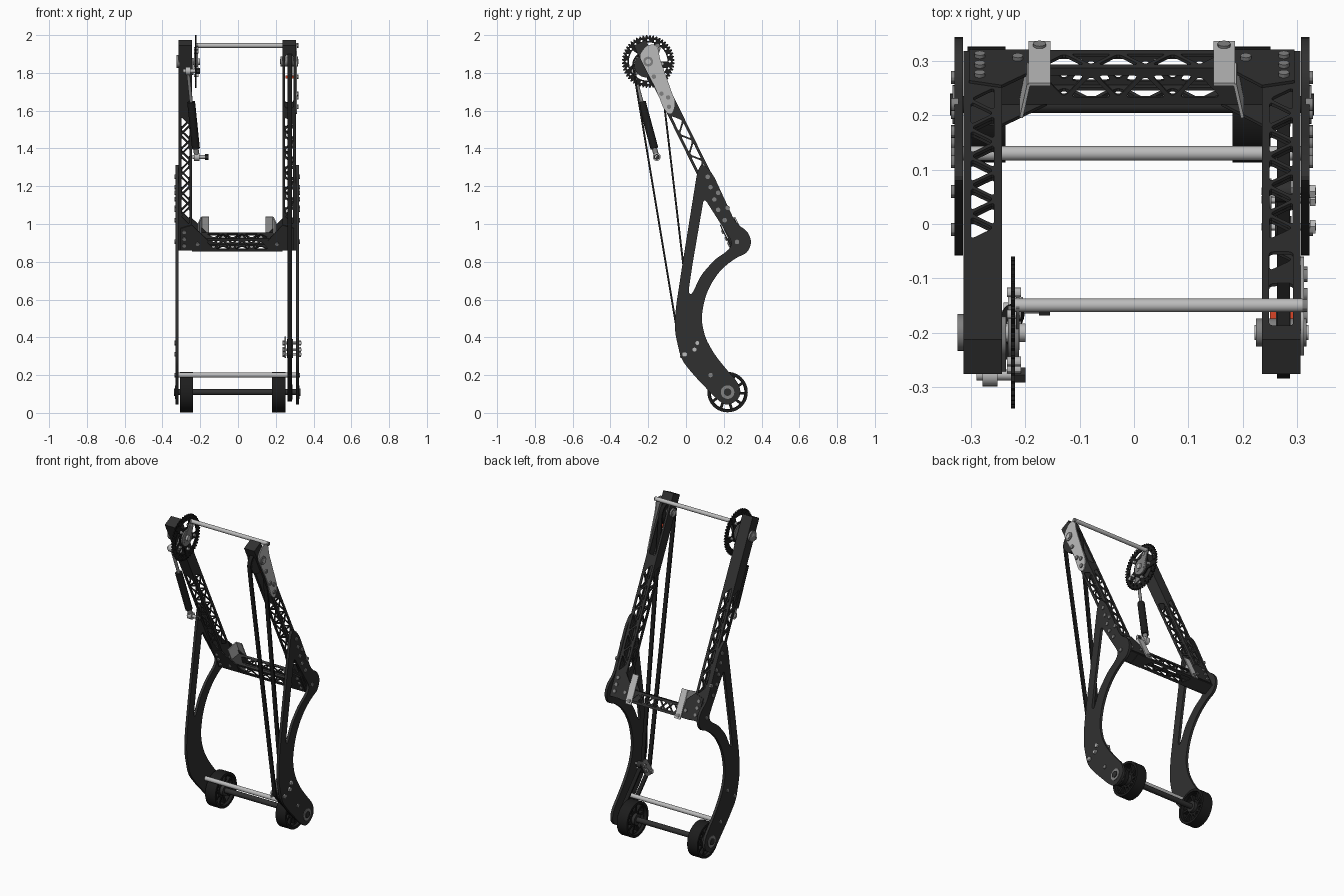
import bpy, bmesh
from math import sin, cos, pi
from mathutils import Vector as V, Matrix

if "Cube" in bpy.data.objects:
    bpy.data.objects.remove(bpy.data.objects["Cube"])


def mat(name, c):
    m = bpy.data.materials.new(name)
    m.diffuse_color = (*c, 1)
    m.use_nodes = True
    m.node_tree.nodes["Principled BSDF"].inputs["Base Color"].default_value = m.diffuse_color
    return m


DARK = mat("dark", (.03, .03, .03))
BLACK = mat("black", (.012, .012, .012))
SILVER = mat("silver", (.5, .5, .5))
STEEL = mat("steel", (.22, .22, .22))
RED = mat("red", (.7, .06, .02))
X, Y, Z = V((1, 0, 0)), V((0, 1, 0)), V((0, 0, 1))
U = V((0, -.4402, .898)).normalized()   # along the raked uprights
W = X.cross(U) * -1                     # out of their rear face


def add(name, mesh, m):
    ob = bpy.data.objects.new(name, mesh)
    mesh.materials.clear()
    mesh.materials.append(m)
    bpy.context.collection.objects.link(ob)
    return ob


def plate(name, loops, t, o, a, b, m):
    """Flat plate with holes, drawn in the plane a,b around origin o."""
    cu = bpy.data.curves.new(name, 'CURVE')
    cu.dimensions, cu.fill_mode, cu.extrude = '2D', 'BOTH', t / 2
    for pts in loops:
        s = cu.splines.new('POLY')
        s.points.add(len(pts) - 1)
        for p, q in zip(s.points, pts):
            p.co = (q[0], q[1], 0, 1)
        s.use_cyclic_u = True
    tmp = bpy.data.objects.new(name + "_tmp", cu)
    bpy.context.collection.objects.link(tmp)
    bpy.context.view_layer.update()
    me = bpy.data.meshes.new_from_object(tmp.evaluated_get(bpy.context.evaluated_depsgraph_get()))
    bpy.data.objects.remove(tmp)
    bm = bmesh.new()
    bm.from_mesh(me)
    bmesh.ops.remove_doubles(bm, verts=bm.verts, dist=1e-5)
    bmesh.ops.recalc_face_normals(bm, faces=bm.faces)
    R = Matrix((a, b, a.cross(b))).transposed().to_4x4()
    bm.transform(Matrix.Translation(o) @ R)
    bm.to_mesh(me)
    bm.free()
    return add(name, me, m)


def side(name, loops, t, x, m):
    return plate(name, loops, t, V((x, 0, 0)), Y, Z, m)


def cyl(name, a, b, r, m, n=24):
    a, b = V(a), V(b)
    bm = bmesh.new()
    bmesh.ops.create_cone(bm, cap_ends=True, segments=n, radius1=r, radius2=r, depth=(b - a).length)
    bm.transform(Matrix.Translation((a + b) / 2) @ (b - a).to_track_quat('Z', 'Y').to_matrix().to_4x4())
    me = bpy.data.meshes.new(name)
    bm.to_mesh(me)
    bm.free()
    return add(name, me, m)


def xcyl(name, x0, x1, y, z, r, m, n=24):
    return cyl(name, (x0, y, z), (x1, y, z), r, m, n)


def rounded(pts, r, n=4):
    out, pts = [], [V(p) for p in pts]
    for i, p in enumerate(pts):
        a, b = pts[i - 1] - p, pts[(i + 1) % len(pts)] - p
        s, e = p + a.normalized() * min(r, a.length * .48), p + b.normalized() * min(r, b.length * .48)
        for k in range(n + 1):
            t = k / n
            out.append(s * (1 - t) ** 2 + p * 2 * t * (1 - t) + e * t * t)
    return out


def arc(y, z, r, a0=0, a1=2 * pi, n=32, end=False):
    return [(y + r * cos(a0 + (a1 - a0) * i / n), z + r * sin(a0 + (a1 - a0) * i / n)) for i in range(n + end)]


def sectors(y, z, r0, r1, count, gap):
    step = 2 * pi / count
    return [arc(y, z, r1, i * step, (i + 1) * step - gap / r1, 6, True)
            + arc(y, z, r0, (i + 1) * step - gap / r0, i * step, 6, True) for i in range(count)]


def rect(x0, y0, x1, y1):
    return [(x0, y0), (x1, y0), (x1, y1), (x0, y1)]


def truss(u0, u1, n, h):
    """Alternating rounded triangles."""
    p, out = (u1 - u0) / n, []
    for i in range(n):
        c, s = u0 + (i + .5) * p, 1 if i % 2 else -1
        out.append(rounded([(c - p * .78, -s * h), (c + p * .78, -s * h), (c, s * h)], .012, 3))
    return out


def tube(name, o, a, b, c, length, w, holes, slot=None):
    """Square tube of four perforated walls."""
    for d, n, k in ((b, c, 0), (c, b, 1)):
        for s in (-1, 1):
            loops = [rect(0, -w / 2 + k * .006, length, w / 2 - k * .006)] + truss(*holes, w * .3)
            if slot and not k:
                loops.append(rounded(rect(slot[0], -.022, slot[1], .022), .012))
            plate(name, loops, .006, o + n * s * (w / 2 - .003), a, d, DARK)


# raked uprights with end caps
for nm, x, slot in (("left", -.279, None), ("right", .271, (.84, 1.15))):
    o = V((x, .287, .875))
    tube(nm + "_upright", o, U, X, W, 1.208, .071, (.17, .77, 10), slot)
    for k in (.003, 1.205):
        plate(nm + "_upright_cap", [rect(-.03, -.03, .03, .03)], .006, o + U * k, X, W, DARK)

# crossbar and corner gussets
C = V((0, .27, .905))
tube("crossbar", C - X * .244, X, U, W, .48, .075, (.09, .39, 6))
for s in (-1, 1):
    for k in (-1, 1):
        tri = [(s * .3 - .004, .1), (s * .24 - .004, .12), (s * .16, .03), (s * .16, -.03), (s * .3 - .004, -.03)]
        plate("corner_gusset", [tri], .006, C + W * k * .04, X, U, DARK)
        for px, pu in ((.28, .08), (.28, .04), (.28, 0), (.21, .01)):
            p = C + X * (s * px - .004) + U * pu + W * k * .042
            cyl("gusset_bolt", p, p + W * k * .008, .01, STEEL, 12)

# bent seat brackets on the crossbar
for s in (-1, 1):
    b = C + X * (s * .17 - .004) + W * .047
    plate("bracket_strap", [rect(-.02, -.05, .02, .125), arc(0, -.03, .008, n=12)], .006, b, X, U, SILVER)
    d = (X * s * .014 - W * .07).normalized()
    plate("bracket_flange", [[(0, .035), (.07, .045), (.07, .125), (0, .125)]], .006, b + X * s * .02, d, U, SILVER)
    cyl("bracket_bolt", b - U * .03, b - U * .03 + W * .008, .012, STEEL, 12)

# curved side plates
outline = rounded([(.17, .065), (.05, .19), (-.025, .28), (-.06, .43), (-.055, .55), (-.02, .78), (.06, 1.28), (.085, 1.325),
                   (.14, 1.27), (.265, 1.0), (.325, .965), (.35, .905), (.325, .845), (.27, .825), (.19, .765),
                   (.135, .69), (.1, .61), (.08, .5), (.1, .4), (.15, .31), (.21, .235), (.285, .15), (.29, .08), (.22, .035)], .045)
window = rounded([(.095, 1.14), (.245, .905), (.23, .865), (.15, .81), (.08, .73), (.03, .625), (.012, .635), (.035, .79)], .03)
bolts = [(.115, 1.25), (.13, 1.195), (.17, 1.165), (.15, 1.13), (.17, 1.075), (.22, 1.085), (.205, 1.02), (.27, .905),
         (.13, .2), (-.01, .31), (.06, .37)]
for s, x in ((-1, -.323), (1, .3155)):
    side("side_plate", [outline, window], .016, x, DARK)
    for y, z in bolts:
        xcyl("plate_bolt", x, x + s * .014, y, z, .012, STEEL, 12)
    xcyl("axle_hub", x, x + s * .011, .22, .11, .036, STEEL)
    xcyl("axle_cap", x, x + s * .016, .22, .11, .02, DARK)

# wheels, axle and cross rods
for x in (-.272, .216):
    side("wheel_rim", [arc(.22, .11, .107, n=48), arc(.22, .11, .092, n=48)], .07, x, BLACK)
    side("wheel_spokes", [arc(.22, .11, .094, n=48)] + sectors(.22, .11, .045, .089, 10, .014), .03, x, BLACK)
    xcyl("wheel_hub", x - .035, x + .035, .22, .11, .034, DARK)
xcyl("axle", -.32, .31, .22, .11, .016, DARK)
xcyl("lower_rod", -.318, .31, .13, .2, .0135, SILVER)
xcyl("upper_rod", -.225, .31, -.15, 1.945, .0125, SILVER)

# large chainring with hub
SY, SZ = -.2, 1.86
teeth = [(SY + r * cos(a), SZ + r * sin(a)) for i in range(48)
         for r, a in ((.127, i * pi / 24), (.14, (i + .35) * pi / 24), (.14, (i + .6) * pi / 24))]
side("chainring", [teeth] + sectors(SY, SZ, .062, .102, 5, .035)
     + [arc(SY + .114 * cos(i * pi / 10), SZ + .114 * sin(i * pi / 10), .006, n=8) for i in range(20)], .007, -.223, BLACK)
xcyl("chainring_hub", -.232, -.212, SY, SZ, .05, STEEL)
xcyl("chainring_shaft", -.325, -.2, SY, SZ, .017, SILVER)
xcyl("shaft_bearing", -.325, -.31, SY, SZ, .034, STEEL)
for i in range(5):
    a = i * 2 * pi / 5 - .15
    xcyl("chainring_bolt", -.234, -.208, SY + .075 * cos(a), SZ + .075 * sin(a), .009, SILVER, 12)
side("rod_arm", [rounded([(-.24, 1.84), (-.17, 1.83), (-.13, 1.94), (-.155, 1.965)], .02)], .006, -.214, STEEL)

# damper strut with ball joints
top, end = V((-.265, -.278, 1.81)), V((-.218, -.155, 1.355))
cyl("damper_rod", top, end, .009, STEEL, 16)
cyl("damper_body", top.lerp(end, .36), top.lerp(end, .9), .021, BLACK)
cyl("damper_collar", top.lerp(end, .9), end, .014, STEEL, 16)
for p, x0, x1 in ((top, -.29, -.2), (end, -.24, -.155)):
    xcyl("joint_pin", x0, x1, p.y, p.z, .01, SILVER, 16)
    xcyl("joint_eye", p.x - .014, p.x + .014, p.y, p.z, .021, SILVER)
    xcyl("joint_nut", x1 - .02, x1, p.y, p.z, .016, DARK, 6)
side("damper_mount", [rounded([(-.29, 1.79), (-.25, 1.79), (-.17, 1.83), (-.17, 1.88), (-.23, 1.88)], .02)], .008, -.24, STEEL)

# belt, pulleys and idlers on the right side
path = (arc(-.21, 1.84, .07, 0, pi, 14, True) + [(-.262, 1.72), (-.027, .31)]
        + arc(.22, .11, .045, pi * 1.25, pi * 2.25, 10, True) + [(.07, .34), (.035, .37)])


def offset(pts, d):
    out = []
    for i, p in enumerate(pts):
        t = (V(pts[(i + 1) % len(pts)]) - V(pts[i - 1])).normalized()
        out.append((p[0] + t.y * d, p[1] - t.x * d))
    return out


side("belt", [offset(path, .005), offset(path, -.005)], .024, .275, BLACK)
xcyl("belt_pulley", .262, .288, -.21, 1.84, .064, DARK, 32)
xcyl("axle_pulley", .262, .288, .22, .11, .04, DARK)
for y, z in ((-.005, .31), (.06, .37), (.045, .335)):
    xcyl("idler_pulley", .26, .29, y, z, .02, DARK)
    xcyl("idler_pin", .235, .335, y, z, .007, SILVER, 12)
    xcyl("idler_nut", .324, .334, y, z, .014, SILVER, 6)
    xcyl("idler_inner_nut", .236, .246, y, z, .014, STEEL, 6)
side("idler_bracket", [rounded([(-.04, .29), (.04, .29), (.09, .39), (.04, .41)], .02)], .006, .25, STEEL)

# silver pulley cover plates and tensioner
cover = rounded([(-.25, 1.89), (-.205, 1.95), (-.15, 1.95), (-.14, 1.88), (-.055, 1.64), (-.075, 1.575), (-.115, 1.6), (-.16, 1.72)], .03)
side("pulley_cover", [cover], .006, .31, SILVER)
xcyl("pulley_bearing", .225, .318, SY, SZ, .026, STEEL)
xcyl("pulley_shaft", .222, .321, SY, SZ, .014, SILVER)
for y, z in ((-.17, 1.78), (-.13, 1.69), (-.09, 1.62), (-.15, 1.945), (-.095, 1.67)):
    xcyl("cover_bolt", .308, .32, y, z, .012, STEEL, 12)
side("tensioner_tab", [rect(-.185, 1.77, -.155, 1.785)], .055, .278, RED)

# smooth round parts, keep edges sharp
for ob in bpy.context.collection.objects:
    ob.select_set(True)
    bpy.context.view_layer.objects.active = ob
bpy.ops.object.shade_smooth_by_angle()
